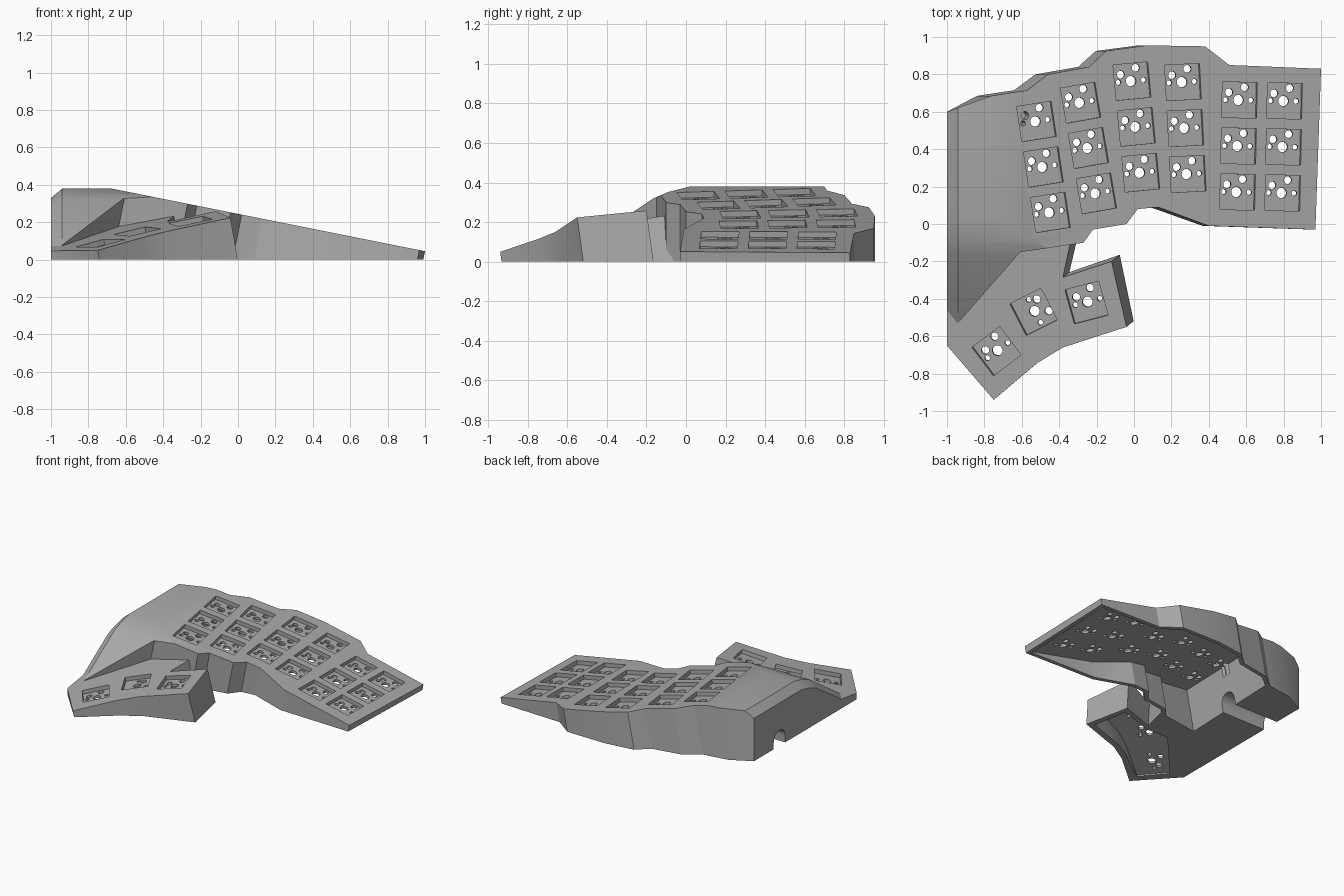
import bpy, bmesh, math
from mathutils import Matrix, Vector

old = bpy.data.objects.get("Cube")
if old:
    bpy.data.objects.remove(old)

grey = bpy.data.materials.new("plain grey")
grey.use_nodes = True
grey.diffuse_color = (0.4, 0.4, 0.4, 1)
grey.node_tree.nodes["Principled BSDF"].inputs["Base Color"].default_value = (0.4, 0.4, 0.4, 1)

# Tilted planes as (a, b, c): z = a + b*x + c*y
PLATE = (0.245, -0.2, 0.0)
THUMB = (0.306, 0.17, 0.137)


def height(plane, x, y):
    return plane[0] + plane[1] * x + plane[2] * y


def lower(plane, d):
    return (plane[0] - d, plane[1], plane[2])


def add_object(name, bm):
    bmesh.ops.recalc_face_normals(bm, faces=bm.faces[:])
    mesh = bpy.data.meshes.new(name)
    bm.to_mesh(mesh)
    bm.free()
    mesh.materials.append(grey)
    ob = bpy.data.objects.new(name, mesh)
    bpy.context.collection.objects.link(ob)
    return ob


def inset(pts, d):
    """Shrink a counter-clockwise outline by d."""
    out = []
    for i, p in enumerate(pts):
        a, b, c = Vector(pts[i - 1]), Vector(p), Vector(pts[(i + 1) % len(pts)])
        u, v = (b - a).normalized(), (c - b).normalized()
        n1, n2 = Vector((-u.y, u.x)), Vector((-v.y, v.x))
        q = b + (n1 + n2) * d / (1 + n1.dot(n2))
        out.append((q.x, q.y))
    return out


def prism(name, outline, lean, tops, bottom=0.0):
    """Extrude an outline square to the lean plane and trim it under every top plane."""
    bm = bmesh.new()
    rings = []
    for z in (bottom, 0.6):
        ring = []
        for x, y in outline:
            k = 0 if x < -0.9 else z - height(lean, x, y)
            ring.append(bm.verts.new((x - lean[1] * k, y - lean[2] * k, z)))
        rings.append(ring)
    low, high = rings
    for i in range(len(outline)):
        bm.faces.new((low[i - 1], low[i], high[i], high[i - 1]))
    bm.faces.new(low[::-1])
    bm.faces.new(high)
    for a, b, c in tops:
        bmesh.ops.bisect_plane(bm, geom=bm.verts[:] + bm.edges[:] + bm.faces[:],
                               plane_co=(0, 0, a), plane_no=(-b, -c, 1), clear_outer=True)
        rim = [e for e in bm.edges if e.is_boundary]
        if rim:
            bmesh.ops.holes_fill(bm, edges=rim, sides=0)
    bmesh.ops.triangulate(bm, faces=[f for f in bm.faces if len(f.verts) == 4])
    return add_object(name, bm)


def combine(target, tool, operation):
    mod = target.modifiers.new("combine", 'BOOLEAN')
    mod.operation, mod.solver, mod.object = operation, 'EXACT', tool
    bpy.context.view_layer.objects.active = target
    bpy.ops.object.modifier_apply(modifier=mod.name)
    bpy.data.objects.remove(tool)


# Outline of the finger plate, counter-clockwise from its front corner
plate_outline = [(-0.6, -0.15), (-0.27, -0.1), (-0.22, -0.03), (-0.04, 0), (0.02, 0.08),
                 (0.13, 0.09), (0.4, -0.01), (0.97, -0.03), (1, 0.83), (0.51, 0.85),
                 (0.38, 0.95), (0.07, 0.955), (-0.15, 0.925), (-0.24, 0.84),
                 (-0.46, 0.8), (-0.57, 0.715)]
palm_outline = [(-0.76, 0.685), (-1, 0.6), (-1, -0.53), (-0.95, -0.54)]

# Body: finger plate and palm hump, with a rounded front slope and a chamfered side
slopes = [(0.38, 0, 0), (0.375, 0, 0.25), (0.39, 0, 0.42), (0.43, 0, 0.667)]
chamfers = [(a + 0.78, 0.83, c) for a, b, c in slopes]
body = prism("keyboard_case", plate_outline + palm_outline, PLATE,
             [PLATE] + slopes + chamfers)

# Thumb cluster, running into the body
thumb_outline = [(-1, -0.65), (-0.75, -0.94), (-0.52, -0.745), (-0.38, -0.66), (-0.04, -0.55),
                 (-0.12, -0.2), (-0.38, -0.285), (-0.33, -0.05), (-0.6, 0), (-1, -0.45)]
combine(body, prism("thumb_cluster", thumb_outline, THUMB, [THUMB]), 'UNION')

# Hollow undersides
combine(body, prism("plate_hollow", inset(plate_outline, 0.03), PLATE,
                    [lower(PLATE, 0.05)], -0.1), 'DIFFERENCE')
thumb_keys_outline = [(-0.9, -0.68), (-0.75, -0.86), (-0.5, -0.68), (-0.37, -0.61),
                      (-0.09, -0.52), (-0.15, -0.25), (-0.4, -0.33), (-0.58, -0.32)]
combine(body, prism("thumb_hollow", thumb_keys_outline, THUMB,
                    [lower(THUMB, 0.05)], -0.1), 'DIFFERENCE')

# Arched cable tunnel through the palm side
bm = bmesh.new()
arch = [(0.07 * math.cos(t * math.pi / 16), 0.05 + 0.07 * math.sin(t * math.pi / 16))
        for t in range(17)] + [(-0.07, -0.1), (0.07, -0.1)]
face = bm.faces.new([bm.verts.new((-1.1, 0.29 + y, z)) for y, z in arch])
grown = bmesh.ops.extrude_face_region(bm, geom=[face])
bmesh.ops.translate(bm, vec=(0.6, 0, 0),
                    verts=[g for g in grown["geom"] if isinstance(g, bmesh.types.BMVert)])
combine(body, add_object("cable_tunnel", bm), 'DIFFERENCE')

# Key positions: (plane, x, y, turn); three rows in each column
columns = [(-0.484, 0.305, 8.7), (-0.243, 0.406, 9.9), (0.013, 0.519, 5.5),
           (0.275, 0.513, 3), (0.559, 0.417, -1.2), (0.8, 0.412, -1.2)]
keys = []
for x, y, turn in columns:
    r = math.radians(turn)
    for row in (-1, 0, 1):
        d = 0.246 * row
        keys.append((PLATE, x - d * math.sin(r), y + d * math.cos(r), turn))
for x, y, turn in [(-0.735, -0.68, 37), (-0.537, -0.47, -63), (-0.254, -0.42, 15)]:
    keys.append((THUMB, x, y, turn))


def key_matrix(plane, x, y, turn):
    normal = Vector((-plane[1], -plane[2], 1)).normalized()
    tilt = Vector((0, 0, 1)).rotation_difference(normal).to_matrix().to_4x4()
    return (Matrix.Translation((x, y, height(plane, x, y))) @ tilt
            @ Matrix.Rotation(math.radians(turn), 4, 'Z'))


# Square switch recesses, then the round holes in their floors
recesses, holes = bmesh.new(), bmesh.new()
pins = [(0, 0, 0.028), (-0.069, 0, 0.014), (0.069, 0, 0.014),
        (-0.052, 0.04, 0.021), (0.033, 0.069, 0.021)]
for key in keys:
    m = key_matrix(*key)
    bmesh.ops.create_cube(recesses, size=1, matrix=m @ Matrix.Diagonal((0.19, 0.19, 0.06, 1)))
    for x, y, r in pins:
        bmesh.ops.create_cone(holes, cap_ends=True, segments=16, radius1=r, radius2=r,
                              depth=0.16, matrix=m @ Matrix.Translation((x, y, -0.04)))
combine(body, add_object("switch_recesses", recesses), 'DIFFERENCE')
combine(body, add_object("pin_holes", holes), 'DIFFERENCE')

# Soft shading on the gentle curves only
bpy.ops.object.select_all(action='DESELECT')
body.select_set(True)
bpy.context.view_layer.objects.active = body
bpy.ops.object.shade_smooth_by_angle(angle=math.radians(20))
